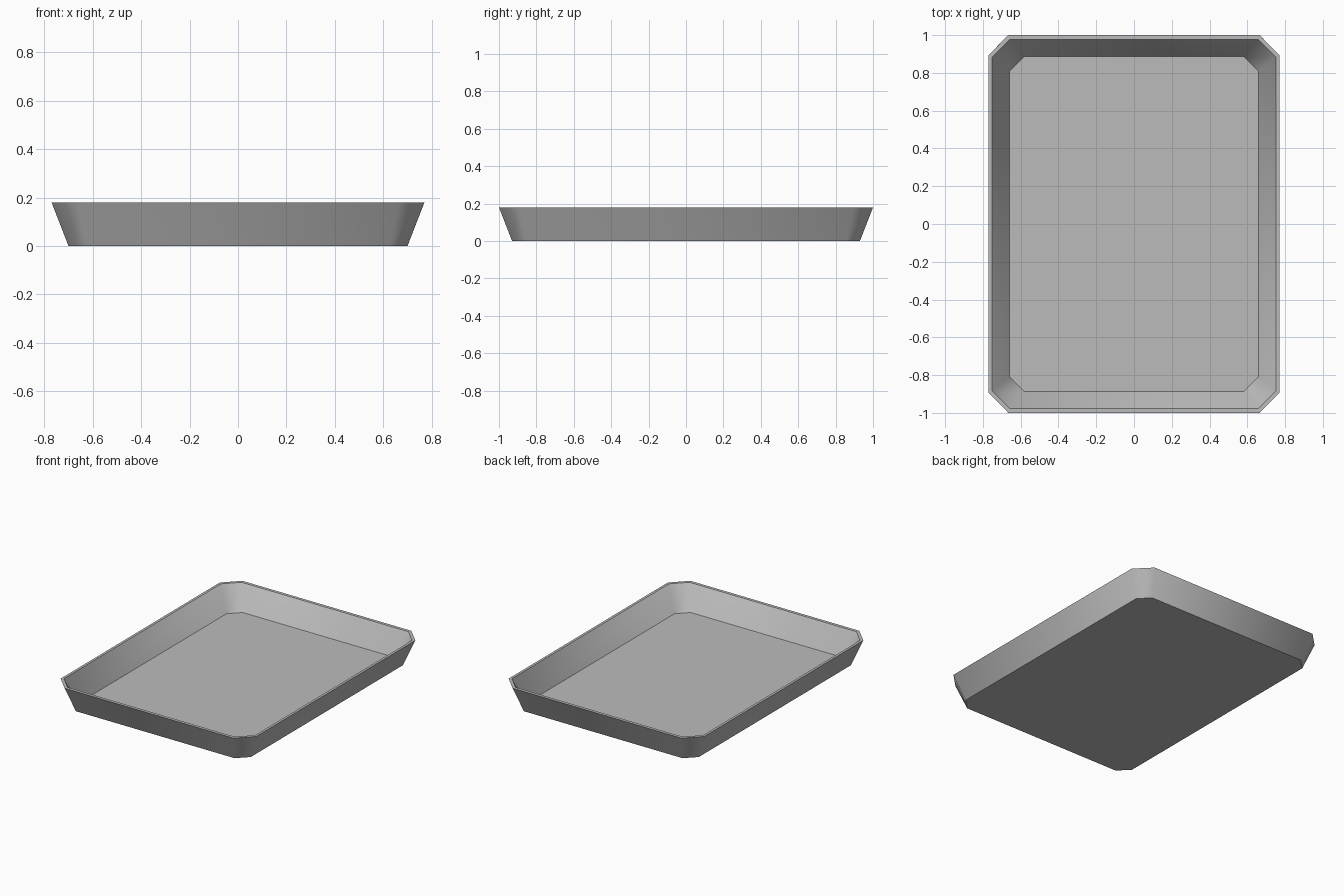
import bpy
import bmesh
import math

cube = bpy.data.objects.get("Cube")
if cube:
    bpy.data.objects.remove(cube, do_unlink=True)

# Plain grey metal
grey = bpy.data.materials.new("grey_metal")
grey.use_nodes = True
colour = (0.5, 0.5, 0.5, 1)
grey.diffuse_color = colour
grey.node_tree.nodes["Principled BSDF"].inputs["Base Color"].default_value = colour


def ring(bm, hx, hy, cut, z):
    """Rectangle with clipped corners, counter-clockwise."""
    points = []
    for sx, sy in ((1, 1), (-1, 1), (-1, -1), (1, -1)):
        pair = [(sx * hx, sy * (hy - cut), z), (sx * (hx - cut), sy * hy, z)]
        points += pair if sx * sy > 0 else pair[::-1]
    return [bm.verts.new(p) for p in points]


# Tray sections: outer base, outer rim, inner rim, inner floor
bm = bmesh.new()
sections = [
    ring(bm, 0.70, 0.93, 0.075, 0.0),
    ring(bm, 0.77, 1.0, 0.105, 0.18),
    ring(bm, 0.752, 0.978, 0.095, 0.18),
    ring(bm, 0.658, 0.886, 0.075, 0.02),
]
for lower, upper in zip(sections, sections[1:]):
    for i in range(len(lower)):
        j = (i + 1) % len(lower)
        bm.faces.new((lower[i], lower[j], upper[j], upper[i]))

# Underside and floor
bm.faces.new(sections[0][::-1])
bm.faces.new(sections[-1])
bmesh.ops.recalc_face_normals(bm, faces=bm.faces)

mesh = bpy.data.meshes.new("baking_tray")
bm.to_mesh(mesh)
bm.free()
mesh.materials.append(grey)
tray = bpy.data.objects.new("baking_tray", mesh)
bpy.context.collection.objects.link(tray)

# Rounded-looking corners with crisp rim and floor edges
bpy.context.view_layer.objects.active = tray
tray.select_set(True)
bpy.ops.object.shade_smooth_by_angle(angle=math.radians(50))
